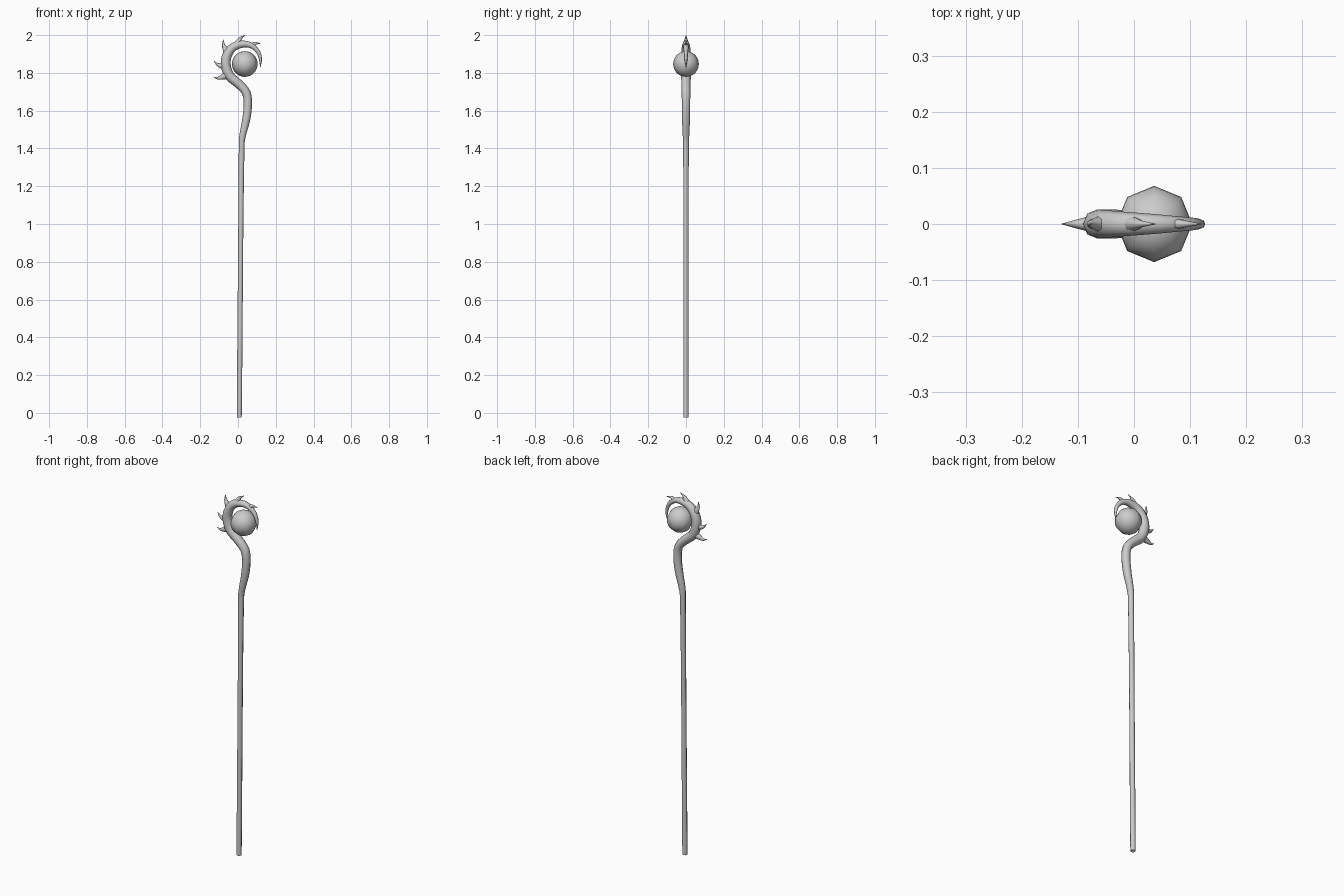
import bpy, bmesh, math
from mathutils import Vector

if "Cube" in bpy.data.objects:
    bpy.data.objects.remove(bpy.data.objects["Cube"])


def spline(pts, steps):
    """Catmull-Rom through (x, z, radius) points."""
    p = [Vector(q) for q in pts]
    p = [2 * p[0] - p[1]] + p + [2 * p[-1] - p[-2]]
    out = []
    for a, b, c, d in zip(p, p[1:], p[2:], p[3:]):
        for i in range(steps):
            t = i / steps
            out.append(0.5 * (2 * b + (c - a) * t + (2 * a - 5 * b + 4 * c - d) * t**2
                              + (3 * b - a - 3 * c + d) * t**3))
    return out + [p[-2]]


def tube(name, pts, steps=3, sides=8, flat=1.0):
    """Tapered tube along a path in the xz plane; flat scales its depth in y."""
    path = spline(pts, steps)
    bm = bmesh.new()
    rings = []
    for i, p in enumerate(path):
        d = path[min(i + 1, len(path) - 1)] - path[max(i - 1, 0)]
        n = Vector((d.y, 0, -d.x)).normalized()
        r = max(p.z, 0.0008)
        rings.append([bm.verts.new(Vector((p.x, 0, p.y)) + n * r * math.cos(a)
                                   + Vector((0, r * flat * math.sin(a), 0)))
                      for a in (2 * math.pi * k / sides for k in range(sides))])
    for a, b in zip(rings, rings[1:]):
        for k in range(sides):
            j = (k + 1) % sides
            bm.faces.new((a[k], a[j], b[j], b[k]))
    bm.faces.new(rings[0])
    bm.faces.new(rings[-1])
    bmesh.ops.recalc_face_normals(bm, faces=bm.faces)
    me = bpy.data.meshes.new(name)
    bm.to_mesh(me)
    bm.free()
    ob = bpy.data.objects.new(name, me)
    bpy.context.collection.objects.link(ob)
    smooth(ob)


def smooth(ob, angle=60):
    bpy.ops.object.select_all(action='DESELECT')
    ob.select_set(True)
    bpy.context.view_layer.objects.active = ob
    bpy.ops.object.shade_smooth_by_angle(angle=math.radians(angle))


# Shaft flowing into the hooked head, ending in a point
tube("staff", [
    (0.007, 0.0, 0.011), (0.007, 0.015, 0.0135), (0.011, 0.5, 0.0135), (0.015, 1.0, 0.0135),
    (0.019, 1.38, 0.015), (0.023, 1.46, 0.017), (0.043, 1.55, 0.021), (0.052, 1.63, 0.022),
    (0.044, 1.695, 0.023), (0.003, 1.742, 0.024), (-0.045, 1.785, 0.026),
    (-0.065, 1.845, 0.026), (-0.055, 1.9, 0.025), (-0.02, 1.94, 0.022), (0.033, 1.953, 0.018),
    (0.075, 1.942, 0.014), (0.106, 1.912, 0.011), (0.119, 1.872, 0.008), (0.118, 1.828, 0.001)])

# Curved thorns around the outside of the hook
thorns = [
    [(-0.052, 1.79, 0.022), (-0.085, 1.778, 0.014), (-0.108, 1.772, 0.007), (-0.129, 1.779, 0.001)],
    [(-0.06, 1.835, 0.022), (-0.09, 1.838, 0.014), (-0.111, 1.846, 0.007), (-0.127, 1.864, 0.001)],
    [(-0.05, 1.9, 0.023), (-0.067, 1.927, 0.015), (-0.077, 1.949, 0.008), (-0.078, 1.977, 0.001)],
    [(-0.008, 1.942, 0.021), (0.003, 1.968, 0.014), (0.015, 1.985, 0.007), (0.038, 1.999, 0.001)],
    [(0.068, 1.942, 0.014), (0.083, 1.953, 0.010), (0.098, 1.957, 0.006), (0.12, 1.954, 0.001)],
]
for i, t in enumerate(thorns):
    tube(f"thorn_{i + 1}", t, steps=2, flat=0.8)

# Eight-sided orb held in the hook
bpy.ops.mesh.primitive_uv_sphere_add(segments=8, ring_count=16, radius=0.068,
                                     location=(0.036, 0, 1.847))
orb = bpy.context.object
orb.name = "orb"
smooth(orb)
